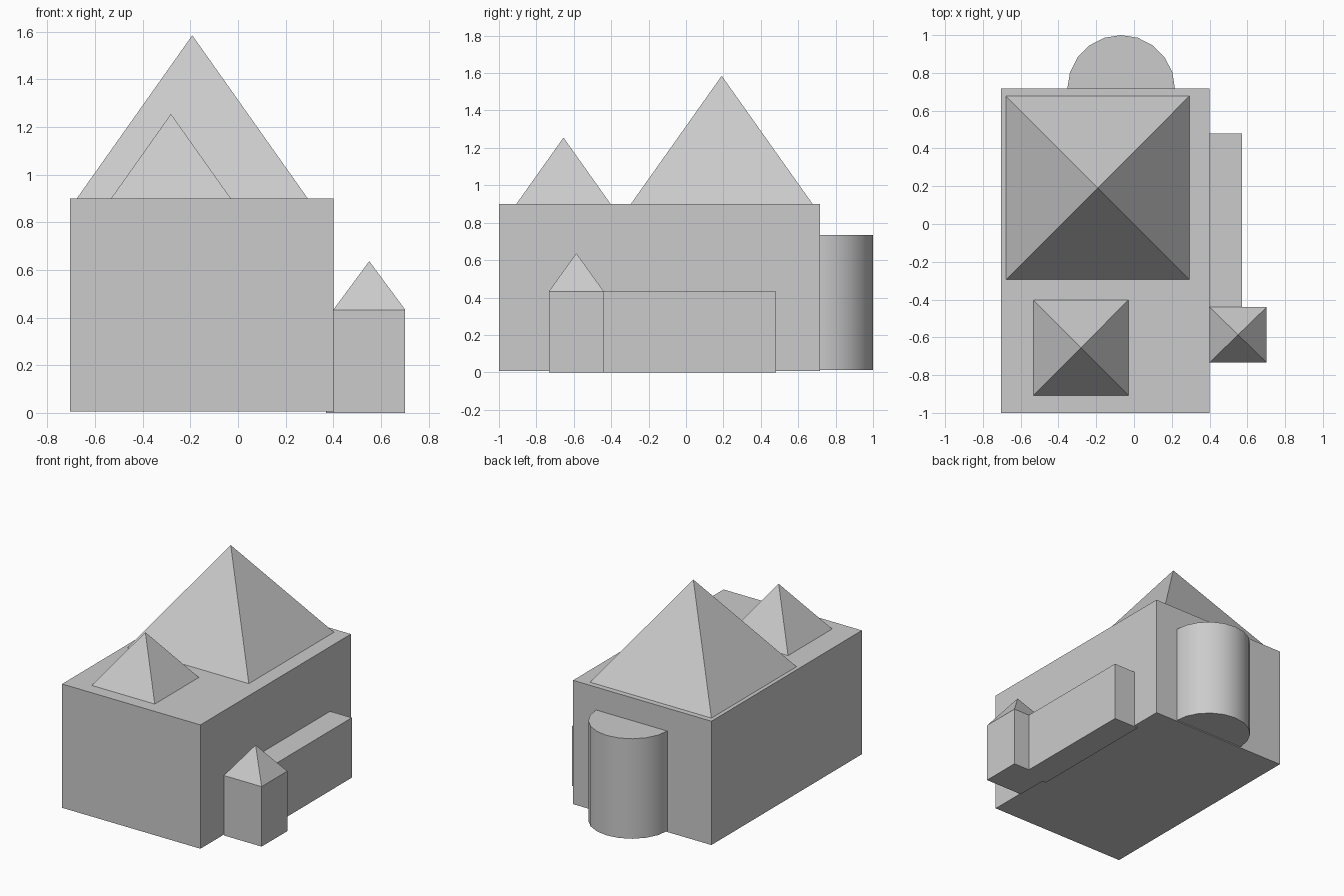
import bpy
import math

if "Cube" in bpy.data.objects:
    bpy.data.objects.remove(bpy.data.objects["Cube"])


def box(name, x0, x1, y0, y1, z0, z1):
    bpy.ops.mesh.primitive_cube_add(
        size=1, location=((x0 + x1) / 2, (y0 + y1) / 2, (z0 + z1) / 2))
    ob = bpy.context.object
    ob.name = name
    ob.scale = (x1 - x0, y1 - y0, z1 - z0)
    bpy.ops.object.transform_apply(location=False, rotation=False, scale=True)
    return ob


def pyramid(name, x0, x1, y0, y1, z0, z1):
    bpy.ops.mesh.primitive_cone_add(
        vertices=4, radius1=math.sqrt(0.5), radius2=0, depth=1,
        location=((x0 + x1) / 2, (y0 + y1) / 2, (z0 + z1) / 2),
        rotation=(0, 0, math.pi / 4))
    ob = bpy.context.object
    ob.name = name
    # turn the square base parallel to the axes before stretching it
    bpy.ops.object.transform_apply(location=False, rotation=True, scale=False)
    ob.scale = (x1 - x0, y1 - y0, z1 - z0)
    bpy.ops.object.transform_apply(location=False, rotation=False, scale=True)
    return ob


# Main hall with its two roofs
box("main_hall", -0.705, 0.40, -1.0, 0.717, 0.006, 0.90)
pyramid("large_roof", -0.677, 0.293, -0.295, 0.677, 0.90, 1.585)
pyramid("small_roof", -0.533, -0.03, -0.907, -0.403, 0.90, 1.255)

# Low side wing, set slightly into the hall wall
box("side_wing", 0.37, 0.573, -0.50, 0.48, 0.0, 0.433)

# Corner turret with its pointed roof
box("turret", 0.40, 0.702, -0.733, -0.44, 0.0, 0.433)
pyramid("turret_roof", 0.40, 0.702, -0.733, -0.44, 0.433, 0.637)

# Rounded apse on the back wall
bpy.ops.mesh.primitive_cylinder_add(
    vertices=20, radius=0.285, depth=0.722, location=(-0.068, 0.715, 0.374))
apse = bpy.context.object
apse.name = "apse"
bpy.ops.object.shade_smooth_by_angle(angle=math.radians(30))
